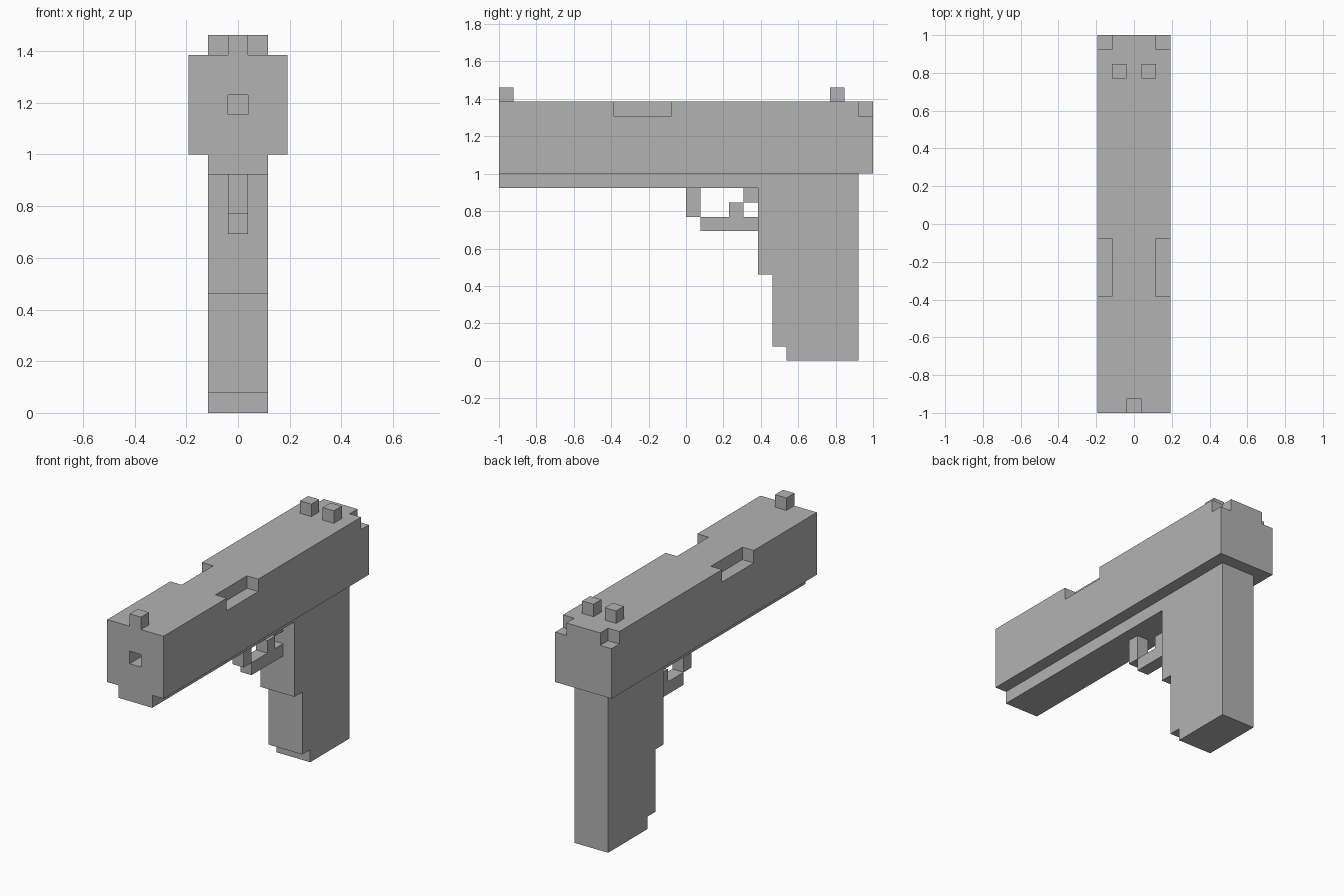
import bpy
import bmesh

U = 2 / 26  # one block of the grid

if "Cube" in bpy.data.objects:
    bpy.data.objects.remove(bpy.data.objects["Cube"])

GREY = (0.45, 0.45, 0.45, 1)
grey = bpy.data.materials.new("plain grey")
grey.use_nodes = True
grey.diffuse_color = GREY
grey.node_tree.nodes["Principled BSDF"].inputs["Base Color"].default_value = GREY


def extrude(name, profile, x0, x1):
    """Side outline (y, z) in blocks, extruded from x0 to x1."""
    bm = bmesh.new()
    face = bm.faces.new([bm.verts.new((x0 * U, y * U, z * U)) for y, z in profile])
    result = bmesh.ops.extrude_face_region(bm, geom=[face])
    moved = [v for v in result["geom"] if isinstance(v, bmesh.types.BMVert)]
    bmesh.ops.translate(bm, verts=moved, vec=((x1 - x0) * U, 0, 0))
    bmesh.ops.recalc_face_normals(bm, faces=bm.faces)
    mesh = bpy.data.meshes.new(name)
    bm.to_mesh(mesh)
    bm.free()
    mesh.materials.append(grey)
    obj = bpy.data.objects.new(name, mesh)
    bpy.context.collection.objects.link(obj)
    return obj


def box(name, x, y, z):
    (y0, y1), (z0, z1) = y, z
    return extrude(name, [(y0, z0), (y1, z0), (y1, z1), (y0, z1)], *x)


def cut(target, cutter):
    cutter.hide_render = True
    mod = target.modifiers.new("cut", "BOOLEAN")
    mod.operation = "DIFFERENCE"
    mod.solver = "EXACT"
    mod.object = cutter
    bpy.context.view_layer.objects.active = target
    bpy.ops.object.modifier_apply(modifier=mod.name)
    bpy.data.objects.remove(cutter)


MIDDLE = (-0.5, 0.5)

# Slide with side ports, rear notches and muzzle bore
slide = box("slide", (-2.5, 2.5), (-13, 13), (13, 18))
for x in ((-3, -1.5), (1.5, 3)):
    cut(slide, box("port_cutter", x, (-5, -1), (17, 19)))
    cut(slide, box("notch_cutter", x, (12, 14), (17, 19)))
cut(slide, box("bore_cutter", MIDDLE, (-14, -11), (15, 16)))

# Frame and stepped grip in one outline
extrude("frame_and_grip",
        [(-13, 13), (12, 13), (12, 0), (7, 0), (7, 1),
         (6, 1), (6, 6), (5, 6), (5, 12), (-13, 12)], -1.5, 1.5)

# Sights
box("front_sight", MIDDLE, (-13, -12), (18, 19))
box("rear_sight_right", (-1.5, -0.5), (10, 11), (18, 19))
box("rear_sight_left", (0.5, 1.5), (10, 11), (18, 19))

# Trigger and its guard
box("guard_front", MIDDLE, (0, 1), (10, 12))
box("guard_bottom", MIDDLE, (1, 5), (9, 10))
box("trigger_top", MIDDLE, (4, 5), (11, 12))
box("trigger_tip", MIDDLE, (3, 4), (10, 11))
